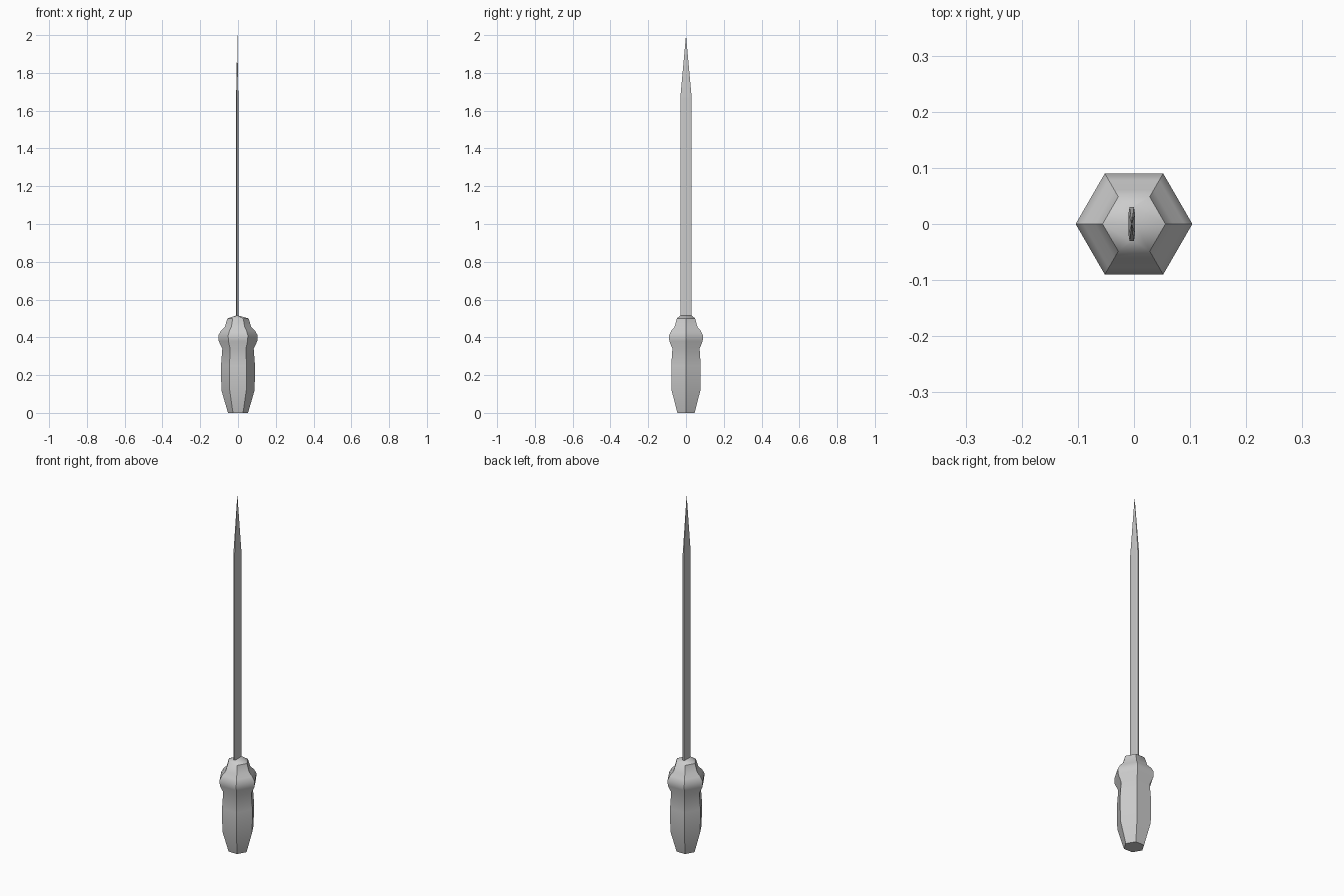
import bpy, bmesh, math

if "Cube" in bpy.data.objects:
    bpy.data.objects.remove(bpy.data.objects["Cube"])

BLADE_X = -0.004


def loft(name, rings, tip=None):
    """Skin a stack of matching rings, capping the ends or closing to a tip."""
    bm = bmesh.new()
    loops = [[bm.verts.new(p) for p in ring] for ring in rings]
    n = len(loops[0])
    for a, b in zip(loops, loops[1:]):
        for i in range(n):
            j = (i + 1) % n
            bm.faces.new((a[i], a[j], b[j], b[i]))
    bm.faces.new(loops[0][::-1])
    if tip:
        t = bm.verts.new(tip)
        for i in range(n):
            bm.faces.new((loops[-1][i], loops[-1][(i + 1) % n], t))
    else:
        bm.faces.new(loops[-1])
    bmesh.ops.recalc_face_normals(bm, faces=bm.faces)
    mesh = bpy.data.meshes.new(name)
    bm.to_mesh(mesh)
    bm.free()
    obj = bpy.data.objects.new(name, mesh)
    bpy.context.collection.objects.link(obj)
    return obj


def hexagon(r, z):
    return [(r * math.cos(k * math.pi / 3), r * math.sin(k * math.pi / 3), z)
            for k in range(6)]


# Six-sided handle: tapered butt, grip, finger bulge and neck
profile = [(0.053, 0), (0.088, 0.12), (0.090, 0.25), (0.083, 0.34),
           (0.102, 0.38), (0.104, 0.41), (0.090, 0.435), (0.070, 0.455),
           (0.056, 0.50)]
rings = [hexagon(r, z) for r, z in profile]
# Sloped shoulder closing in on the blade root
rings.append([(BLADE_X + 0.007 * math.cos(k * math.pi / 3),
               0.030 * math.sin(k * math.pi / 3) / math.sin(math.pi / 3), 0.515)
              for k in range(6)])
handle = loft("handle", rings)
bpy.context.view_layer.objects.active = handle
handle.select_set(True)
bpy.ops.object.shade_smooth_by_angle(angle=math.radians(40))

# Thin flat blade with lightly bevelled edges and a long point
section = [(0.006, -0.017), (0.006, 0.017), (0.004, 0.030), (-0.004, 0.030),
           (-0.006, 0.017), (-0.006, -0.017), (-0.004, -0.030), (0.004, -0.030)]
loft("blade", [[(BLADE_X + x, y, z) for x, y in section] for z in (0.49, 1.67)],
     tip=(BLADE_X, 0, 2.0))
